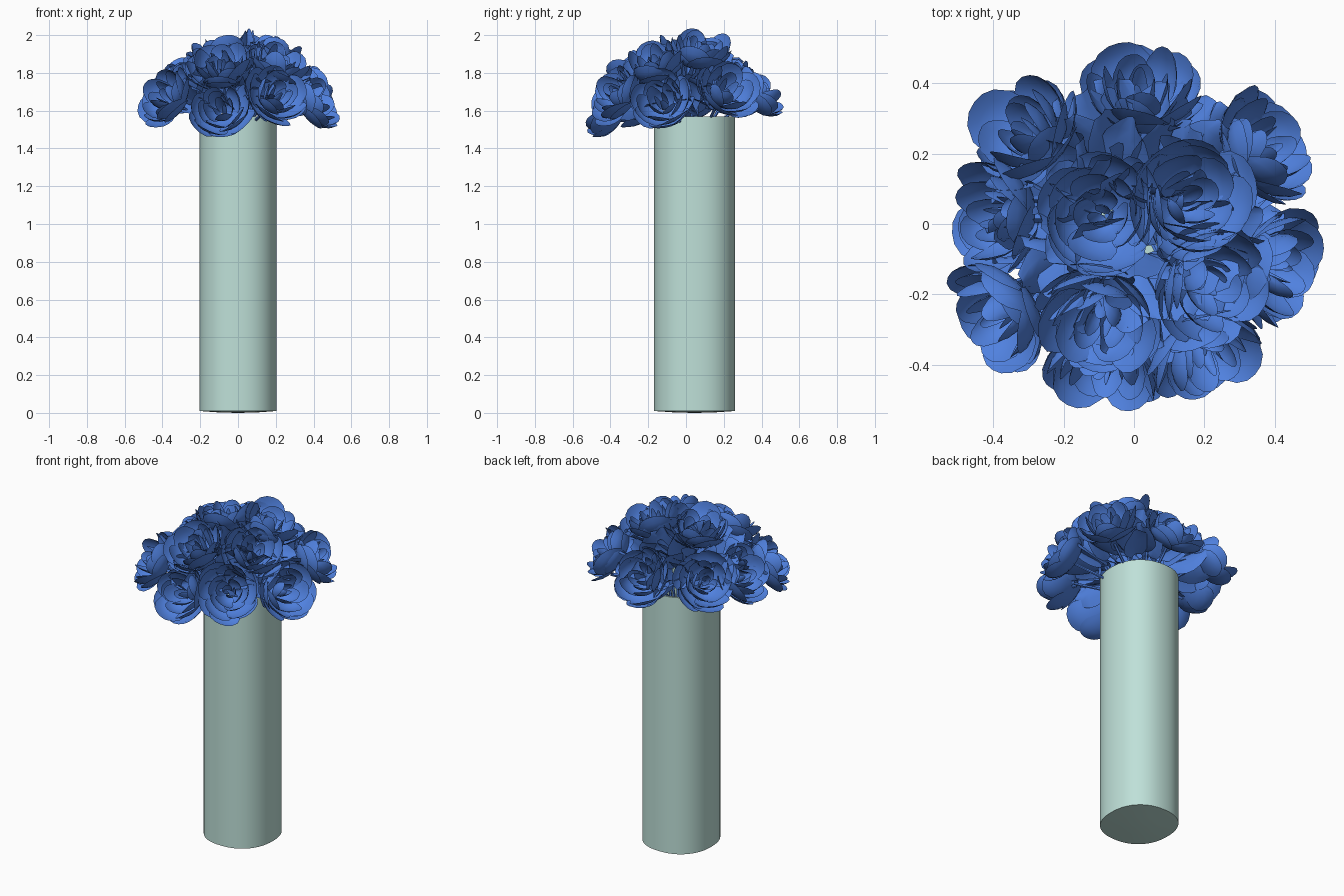
import bpy, bmesh, math, random
from mathutils import Vector, Matrix

if "Cube" in bpy.data.objects:
    bpy.data.objects.remove(bpy.data.objects["Cube"])

random.seed(4)

def material(name, col):
    m = bpy.data.materials.new(name)
    m.diffuse_color = col
    m.use_nodes = True
    m.node_tree.nodes["Principled BSDF"].inputs["Base Color"].default_value = m.diffuse_color
    return m

BLUE = material("petal_blue", (0.08, 0.22, 0.74, 1))
GLASS = material("vase_glass", (0.52, 0.75, 0.69, 1))

def finish(name, bm, mat, angle=40):
    me = bpy.data.meshes.new(name)
    bm.to_mesh(me)
    bm.free()
    ob = bpy.data.objects.new(name, me)
    bpy.context.collection.objects.link(ob)
    me.materials.append(mat)
    bpy.ops.object.select_all(action='DESELECT')
    ob.select_set(True)
    bpy.context.view_layer.objects.active = ob
    bpy.ops.object.shade_smooth_by_angle(angle=math.radians(angle))
    return ob

def patch(bm, fn, nu, nv):
    """Grid surface from fn(u in -1..1, v in 0..1), normals on the inner side."""
    g = [[bm.verts.new(fn(2 * i / nu - 1, j / nv)) for i in range(nu + 1)]
         for j in range(nv + 1)]
    for j in range(nv):
        for i in range(nu):
            bm.faces.new((g[j][i], g[j][i + 1], g[j + 1][i + 1], g[j + 1][i]))

# Petal rings: radius, cup height, opening angle, count, half width (degrees)
RINGS = [(0.180, 0.120, 84, 6, 42), (0.158, 0.135, 96, 5, 46),
         (0.120, 0.130, 102, 5, 44), (0.075, 0.120, 106, 4, 48),
         (0.036, 0.105, 108, 3, 56)]

def petal(bm, mat, R, H, T, az, w):
    bend = random.uniform(-0.012, 0.012)
    def fn(u, v):
        phi = T * (0.12 + 0.88 * v * (1 - 0.26 * abs(u) ** 2.5))
        a = az + u * w * (0.75 + 0.25 * math.sin(math.pi * v))
        r = R * math.sin(phi) * (1 + 0.05 * u) + bend * v * v
        return mat @ Vector((r * math.cos(a), r * math.sin(a),
                             H * (1 - math.cos(phi))))
    patch(bm, fn, 6, 5)

def flower(name, face, origin=Vector((0, 0, 1.42))):
    face = Vector(face)
    d = (face - origin).normalized()
    base = face - d * 0.125
    mat = Matrix.Translation(base) @ d.to_track_quat('Z', 'Y').to_matrix().to_4x4()
    bm = bmesh.new()
    for R, H, T, n, w in RINGS:
        start = random.uniform(0, 6.28)
        for k in range(n):
            petal(bm, mat, R * random.uniform(0.93, 1.05), H * random.uniform(0.85, 1.1),
                  math.radians(T + random.uniform(-9, 7)),
                  start + k * math.tau / n + random.uniform(-0.15, 0.15),
                  math.radians(w))
    finish(name, bm, BLUE, 60)
    return base

# Flower heads: crown of four, then a drooping outer ring
HEADS = [(-0.10, 0.03, 1.95), (0.17, 0.07, 1.95), (0.23, -0.18, 1.88),
         (-0.10, -0.29, 1.86), (-0.33, 0.28, 1.75), (0.03, 0.41, 1.73),
         (0.40, 0.23, 1.73), (-0.42, 0.02, 1.72), (-0.41, -0.28, 1.69),
         (0.44, -0.14, 1.67), (0.22, -0.40, 1.70), (-0.10, -0.44, 1.63)]
bases = [flower("flower_%02d" % (i + 1), h) for i, h in enumerate(HEADS)]

# Loose petal blades filling the gaps between heads
bm = bmesh.new()
N = 96
for i in range(N):
    s = 0.06 + 0.91 * (i + 0.5) / N          # sine of elevation
    a = i * 2.39996
    c = math.sqrt(1 - s * s)
    d = Vector((c * math.cos(a), c * math.sin(a), s))
    tip = Vector((0.43 * d.x, 0.43 * d.y, 1.60 + 0.37 * d.z))
    root = Vector((0.2 * d.x, 0.2 * d.y, 1.62 + 0.16 * d.z))
    axis = tip - root
    side = d.orthogonal().normalized()
    side.rotate(Matrix.Rotation(random.uniform(0, 6.28), 3, d))
    nor = d.cross(side)
    curl = random.uniform(0.01, 0.05)
    def blade(u, v):
        w = 0.085 * math.sin(math.pi * (0.06 + 0.90 * v)) ** 0.6
        return root + axis * v + side * (u * w) + nor * (curl * (v * v - u * u * 0.6))
    patch(bm, blade, 4, 5)
finish("filler_petals", bm, BLUE, 60)

# Stems gathered into the vase
bm = bmesh.new()
for b in bases:
    foot = Vector((-b.x * 0.3, 0.045 - b.y * 0.3, 0.06))
    neck = Vector((b.x * 0.3, 0.045 + b.y * 0.3, 1.50))
    for p, q in ((foot, neck), (neck, b)):
        v = q - p
        m = Matrix.Translation((p + q) / 2) @ v.to_track_quat('Z', 'Y').to_matrix().to_4x4()
        bmesh.ops.create_cone(bm, cap_ends=True, segments=6, radius1=0.008,
                              radius2=0.008, depth=v.length, matrix=m)
finish("stems", bm, BLUE)

# Vase: slightly squared oval hollow cylinder, lathed from a wall profile
PROFILE = [(0.0, 0.0), (0.095, 0.002), (0.204, 0.010), (0.204, 1.57),
           (0.192, 1.57), (0.192, 0.04), (0.0, 0.04)]
bm = bmesh.new()
vs = [bm.verts.new((r, 0, z)) for r, z in PROFILE]
es = [bm.edges.new(p) for p in zip(vs, vs[1:])]
bmesh.ops.spin(bm, geom=vs + es, cent=(0, 0, 0), axis=(0, 0, 1),
               angle=math.tau, steps=48, use_duplicate=False)
bmesh.ops.remove_doubles(bm, verts=bm.verts, dist=1e-4)
for v in bm.verts:
    r = math.hypot(v.co.x, v.co.y)
    if r > 1e-5:
        c, s = abs(v.co.x) / r, abs(v.co.y) / r
        k = (c ** 2.25 + s ** 2.25) ** (-1 / 2.25)
        v.co.x *= k
        v.co.y *= k * 1.05
    v.co.y += 0.045
bmesh.ops.recalc_face_normals(bm, faces=bm.faces)
finish("vase", bm, GLASS, 35)
